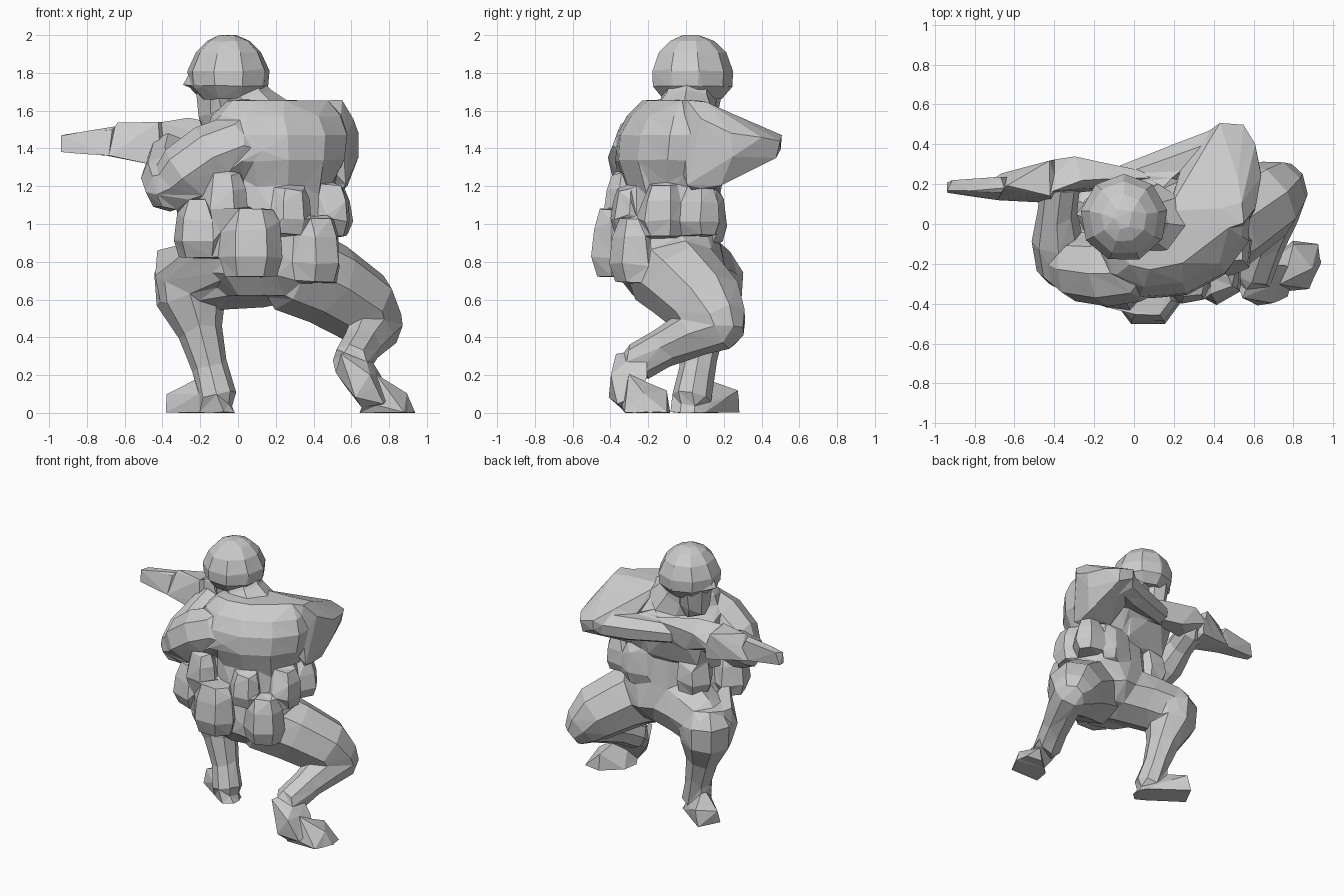
import bpy, bmesh, math
from mathutils import Vector, Matrix

loose = []  # parts waiting to be fused


def finish(bm, name):
    bmesh.ops.recalc_face_normals(bm, faces=bm.faces)
    me = bpy.data.meshes.new(name)
    bm.to_mesh(me)
    bm.free()
    ob = bpy.data.objects.new(name, me)
    bpy.context.collection.objects.link(ob)
    loose.append(ob)
    return ob


def skin(name, rings):
    """Bridge closed rings of points and cap both ends."""
    bm = bmesh.new()
    vs = [[bm.verts.new(p) for p in r] for r in rings]
    n = len(vs[0])
    for a, b in zip(vs, vs[1:]):
        for i in range(n):
            bm.faces.new((a[i], a[(i + 1) % n], b[(i + 1) % n], b[i]))
    bm.faces.new(vs[0])
    bm.faces.new(vs[-1])
    bmesh.ops.triangulate(bm, faces=bm.faces)
    return finish(bm, name)


def loft(name, x, y, rot, levels, n=10):
    """Stack of ellipses around one axis: z, rx, ry."""
    m = Matrix.Translation((x, y, 0)) @ Matrix.Rotation(math.radians(rot), 4, 'Z')
    turn = [2 * math.pi * i / n for i in range(n)]
    return skin(name, [[m @ Vector((rx * math.cos(t), ry * math.sin(t), z)) for t in turn]
                       for z, rx, ry in levels])


def limb(name, path, n=8):
    """Tube along a path of x, y, z, radius, with tapered ends."""
    pts = [Vector(p[:3]) for p in path]
    rad = [p[3] for p in path]
    d0 = (pts[0] - pts[1]).normalized()
    d1 = (pts[-1] - pts[-2]).normalized()
    pts = [pts[0] + d0 * rad[0] * .6] + pts + [pts[-1] + d1 * rad[-1] * .6]
    rad = [rad[0] * .6] + rad + [rad[-1] * .6]
    rings, u = [], None
    for i, p in enumerate(pts):
        d = (pts[min(i + 1, len(pts) - 1)] - pts[max(i - 1, 0)]).normalized()
        u = d.orthogonal() if u is None else u - d * u.dot(d)
        u.normalize()
        v = d.cross(u)
        rings.append([p + (u * math.cos(t) + v * math.sin(t)) * rad[i]
                      for t in (2 * math.pi * k / n for k in range(n))])
    return skin(name, rings)


def hull(name, pts):
    bm = bmesh.new()
    for p in pts:
        bm.verts.new(p)
    bmesh.ops.convex_hull(bm, input=bm.verts)
    return finish(bm, name)


def pouch(name, x, y, z, w, d, h, rot):
    """Six sided bag, bulging low and narrower at the top."""
    w, d, h = w * .625, d * .625, h / 2
    loft(name, x, y, rot, [(z - h, w * .85, d * .7), (z - h * .4, w, d),
                           (z + h * .4, w * .95, d * .85), (z + h, w * .7, d * .6)], 6)


def fuse(name, faces):
    """Merge the loose parts into one skin and reduce it to flat facets."""
    bm = bmesh.new()
    for p in loose:
        bm.from_mesh(p.data)
        bpy.data.objects.remove(p)
    ob = finish(bm, name)
    loose.clear()
    rm = ob.modifiers.new("merge", 'REMESH')
    rm.mode, rm.voxel_size = 'VOXEL', .014
    for step in range(2):
        dg = bpy.context.evaluated_depsgraph_get()
        me = bpy.data.meshes.new_from_object(ob.evaluated_get(dg))
        ob.modifiers.clear()
        ob.data = me
        if step == 0:
            dc = ob.modifiers.new("facets", 'DECIMATE')
            dc.ratio = faces / (2 * len(me.polygons))
    ob.data.shade_flat()


# helmet, with its brim pointed toward -x
loft("helmet", -.05, .03, 10, [(1.66, .15, .16), (1.73, .215, .22), (1.81, .222, .222),
                               (1.91, .175, .185), (1.97, .115, .12), (2.0, .05, .05)], 9)
hull("helmet_brim", [(-.30, .05, 1.73), (-.2, -.13, 1.73), (-.2, .18, 1.73),
                     (-.22, .03, 1.85), (0, .03, 1.78)])
fuse("helmet", 130)

# head and torso, turned so that the back faces +x and -y
loft("face", -.12, .06, 0, [(1.5, .07, .08), (1.57, .1, .11), (1.76, .12, .15)], 7)
limb("neck", [(.1, 0, 1.54, .2), (.04, .01, 1.64, .15), (0, .02, 1.72, .13)])
loft("torso", .21, -.07, 22, [(1.1, .29, .22), (1.22, .31, .25), (1.34, .38, .29),
                              (1.47, .4, .28), (1.57, .37, .22), (1.655, .28, .13)], 11)
loft("waist", .19, -.08, 10, [(.62, .26, .2), (.74, .37, .29), (.86, .35, .28),
                              (.97, .32, .26), (1.18, .31, .24)])
hull("chest_front", [(-.22, -.1, 1.06), (-.18, .1, 1.12), (-.25, .12, 1.4), (-.2, -.2, 1.5),
                     (-.05, .24, 1.46), (.2, .18, 1.15), (.2, .25, 1.5), (.1, -.2, 1.55)])

# right arm with raised elbow
hull("right_shoulder", [(.2, -.05, 1.65), (.55, 0, 1.66), (.54, .1, 1.65), (.2, .12, 1.63),
                        (.61, .08, 1.56), (.64, .24, 1.48), (.64, .25, 1.36), (.57, 0, 1.2),
                        (.58, .18, 1.2), (.36, .18, 1.2), (.25, .33, 1.43), (.43, .51, 1.4),
                        (.43, .51, 1.47), (.55, .5, 1.44), (.54, .48, 1.35), (.61, .4, 1.46)])
limb("right_forearm", [(.44, .4, 1.41, .09), (.28, .33, 1.4, .1), (-.05, .22, 1.4, .08)], 7)

# left arm curled under the weapon
limb("left_upper_arm", [(.02, -.22, 1.42, .17), (-.14, -.24, 1.36, .175),
                        (-.28, -.22, 1.26, .17), (-.36, -.2, 1.19, .125)])
hull("left_shoulder", [(-.2, -.2, 1.5), (-.05, -.31, 1.54), (.2, -.33, 1.5), (.1, -.39, 1.35),
                       (-.3, -.28, 1.39), (-.25, -.36, 1.2), (-.42, -.3, 1.25), (.1, -.1, 1.6)])
limb("left_forearm", [(-.36, -.22, 1.18, .13), (-.385, -.08, 1.25, .13),
                      (-.385, .06, 1.33, .1), (-.37, .2, 1.39, .1)])

# bent front leg
limb("front_thigh", [(.16, -.03, .77, .21), (-.05, .03, .76, .21), (-.24, .1, .72, .19)])
limb("front_shin", [(-.25, .11, .74, .195), (-.25, .11, .6, .185), (-.2, .08, .43, .12),
                    (-.15, .06, .24, .095), (-.11, .03, .08, .105)])
hull("front_foot", [(0, -.02, 0), (-.07, -.09, 0), (-.02, .08, 0), (-.15, -.05, .12),
                    (-.2, .07, .19), (-.385, .13, 0), (-.3, .285, 0), (-.38, .16, .1),
                    (-.27, .28, .12)])
hull("front_trouser_side", [(-.44, 0, .72), (-.43, .06, .86), (-.2, -.23, .92), (-.05, -.25, .72),
                            (-.41, .05, .56), (-.1, .1, .58), (-.3, .28, .8), (-.2, .3, .64)])

# rear leg on its toes
limb("rear_thigh", [(.28, -.1, .77, .24), (.48, 0, .68, .225), (.66, .12, .56, .205),
                    (.735, .185, .46, .155)])
limb("rear_shin", [(.74, .19, .47, .14), (.7, .04, .42, .125), (.64, -.13, .34, .105),
                   (.6, -.25, .27, .105)])
hull("rear_heel", [(.51, -.28, .22), (.54, -.37, .32), (.62, -.41, .08), (.65, -.36, .02),
                   (.7, -.4, .2), (.66, -.22, .35), (.76, -.2, .2), (.78, -.36, .04)])
hull("rear_toes", [(.64, -.33, 0), (.66, -.2, 0), (.8, -.08, 0), (.93, -.1, 0), (.94, -.2, 0),
                   (.88, -.33, 0), (.75, -.3, .2), (.8, -.1, .12), (.9, -.22, .1)])

# bags on the belt
pouch("canteen", .07, -.39, .9, .27, .21, .36, 0)
pouch("rear_pouch", .42, -.28, .86, .22, .2, .34, 30)
pouch("hip_pouch", .48, -.12, 1.07, .19, .24, .27, 20)
pouch("back_pouch", .28, -.31, 1.07, .18, .15, .24, 10)
pouch("side_pouch", -.17, -.27, .97, .29, .24, .3, -20)
pouch("small_pouch", -.07, -.33, 1.12, .2, .18, .28, -10)
pouch("front_pouch", -.1, .04, 1.04, .22, .22, .26, 60)
pouch("right_pouch", .28, .14, 1.04, .26, .12, .26, 10)
pouch("right_hip_pouch", .49, .08, 1.06, .18, .2, .24, 60)
fuse("clothed_body", 1100)

# rifle: thin barrel, wider handguard, body held against the shoulder
hull("rifle_barrel", [(-.945, .155, 1.38), (-.94, .21, 1.38), (-.94, .17, 1.475),
                      (-.92, .22, 1.475), (-.64, .11, 1.355), (-.64, .24, 1.355),
                      (-.66, .16, 1.51), (-.66, .24, 1.51)])
hull("rifle_handguard", [(-.68, .12, 1.36), (-.68, .25, 1.36), (-.65, .19, 1.54),
                         (-.4, .1, 1.3), (-.38, .32, 1.32), (-.42, .14, 1.54), (-.42, .32, 1.53)])
hull("rifle_body", [(-.45, .14, 1.33), (-.42, .33, 1.42), (-.44, .16, 1.54), (-.29, .34, 1.5),
                    (-.25, .22, 1.565), (.17, .24, 1.47), (.16, .2, 1.34), (-.2, .3, 1.34)])
fuse("rifle", 80)
